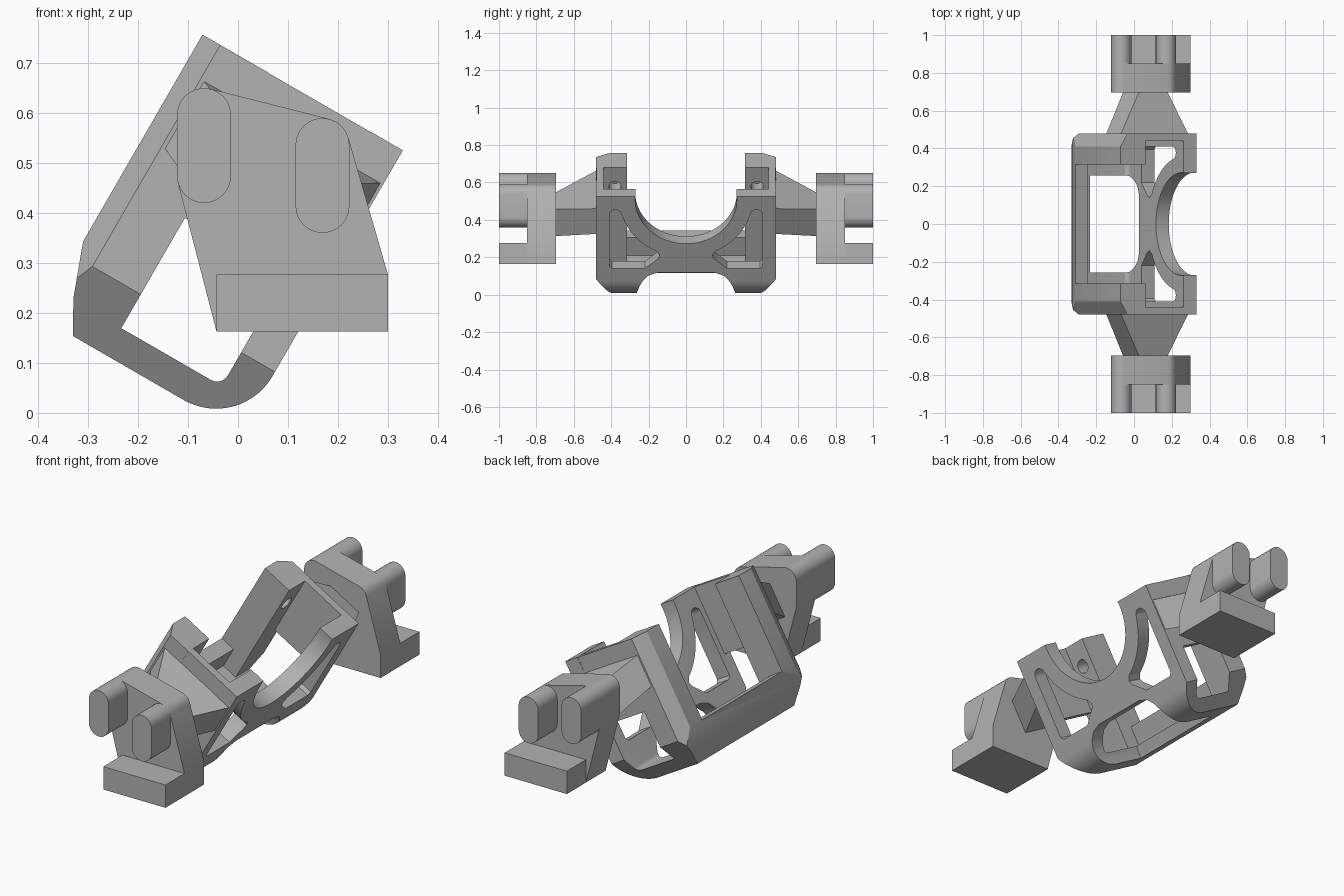
import bpy, bmesh
from math import sin, cos, radians
from mathutils import Matrix, Vector

if "Cube" in bpy.data.objects:
    bpy.data.objects.remove(bpy.data.objects["Cube"])

grey = bpy.data.materials.new("plain grey")
grey.use_nodes = True
COLOUR = (0.45, 0.45, 0.45, 1)
grey.diffuse_color = COLOUR
grey.node_tree.nodes["Principled BSDF"].inputs["Base Color"].default_value = COLOUR

TILT = Matrix.Rotation(radians(30), 4, 'Y')
LEVEL = Matrix.Identity(4)


def finish(name, bm, frame):
    bmesh.ops.recalc_face_normals(bm, faces=bm.faces)
    bm.transform(frame)
    mesh = bpy.data.meshes.new(name)
    bm.to_mesh(mesh)
    bm.free()
    ob = bpy.data.objects.new(name, mesh)
    bpy.context.collection.objects.link(ob)
    mesh.materials.append(grey)
    return ob


def prism(name, points, axis, start, end, frame=TILT):
    """Extrude a 2D outline along one axis."""
    place = {'x': lambda p, q, d: (d, p, q),
             'y': lambda p, q, d: (p, d, q),
             'z': lambda p, q, d: (p, q, d)}[axis]
    bm = bmesh.new()
    low, high = [[bm.verts.new(place(p, q, d)) for p, q in points] for d in (start, end)]
    bm.faces.new(low)
    bm.faces.new(high)
    for i in range(len(points)):
        j = (i + 1) % len(points)
        bm.faces.new((low[i], low[j], high[j], high[i]))
    return finish(name, bm, frame)


def hull(name, points, frame=LEVEL):
    bm = bmesh.new()
    verts = [bm.verts.new(p) for p in points]
    bmesh.ops.convex_hull(bm, input=verts)
    bmesh.ops.dissolve_limit(bm, angle_limit=0.01, verts=bm.verts, edges=bm.edges)
    return finish(name, bm, frame)


def box(name, x, y, z, frame=TILT):
    return prism(name, [(x[0], z[0]), (x[1], z[0]), (x[1], z[1]), (x[0], z[1])],
                 'y', y[0], y[1], frame)


def arc(cx, cy, r, a, b, n):
    return [(cx + r * cos(radians(a + (b - a) * i / n)),
             cy + r * sin(radians(a + (b - a) * i / n))) for i in range(n + 1)]


def cut(target, cutter):
    cutter.hide_render = True
    mod = target.modifiers.new("cut", 'BOOLEAN')
    mod.operation, mod.solver, mod.object = 'DIFFERENCE', 'EXACT', cutter
    bpy.context.view_layer.objects.active = target
    bpy.ops.object.modifier_apply(modifier=mod.name)
    bpy.data.objects.remove(cutter)


def smooth(ob):
    bpy.ops.object.select_all(action='DESELECT')
    ob.select_set(True)
    bpy.context.view_layer.objects.active = ob
    bpy.ops.object.shade_smooth_by_angle(angle=radians(25))


# U-shaped tilted frame: back wall, floor and rounded front plate
TOP = 0.62
profile = [(-0.44, TOP), (-0.44, 0.142), (-0.40, 0.034), (-0.363, -0.032)]
profile += arc(-0.107, 0.098, 0.13, -90, 0, 14) + [(0.023, TOP), (-0.055, TOP)]
profile += arc(-0.08, 0.055, 0.025, 0, -90, 5) + [(-0.287, 0.03), (-0.287, TOP)]
frame = prism("frame", profile, 'y', -0.48, 0.48)

# Space between the back arms, and thinning of the low rear bar
cut(frame, box("arm_gap", (-0.6, -0.2), (-0.315, 0.315), (0.142, 1)))
cut(frame, box("bar_gap", (-0.365, -0.2), (-0.315, 0.315), (0.03, 0.5)))

# Floor window that sweeps up into the front plate
side = [(0.265, -0.1), (0.262, 0.01), (0.25, 0.06), (0.23, 0.1), (0.2, 0.132), (0.15, 0.15)]
cut(frame, prism("floor_window", side + [(-y, z) for y, z in reversed(side)], 'x', -0.286, 0.2))

# Large round cradle opening in the front plate
cut(frame, prism("cradle", arc(0, 0.60, 0.272, 0, 354, 59), 'x', -0.15, 0.15))

for s in (-1, 1):
    # Curved slot beside the cradle
    slot = [(0.22, 0.175), (0.395, 0.175), (0.41, 0.19)]
    slot += arc(0.377, 0.505, 0.033, 0, 180, 10)
    slot += arc(0, 0.60, 0.355, -18, -64, 12) + [(0.14, 0.255), (0.15, 0.235)]
    cut(frame, prism("slot", [(s * y, z) for y, z in slot], 'x', -0.15, 0.15))
    # Sloped lower flanks and rear corners
    flank = [(0.49, 0.122), (0.36, -0.06), (0.6, -0.06), (0.6, 0.122)]
    cut(frame, prism("flank", [(s * y, z) for y, z in flank], 'x', -0.6, 0.2))
    corner = [(-0.387, 0.5), (-0.452, 0.39), (-0.6, 0.39), (-0.6, 0.5)]
    cut(frame, prism("corner", [(x, s * y) for x, y in corner], 'z', -0.2, 0.8))
    # Blind screw hole in the back arm
    cut(frame, prism("screw_hole", arc(s * 0.38, 0.5, 0.033, 0, 345, 23), 'x', -0.38, -0.2))
smooth(frame)

# Outlines of the end fittings
R = 0.054
pins = []
for x, low, high in ((-0.068, 0.42, 0.65), (0.169, 0.36, 0.59)):
    pins.append(arc(x, high - R, R, 0, 180, 12) + arc(x, low + R, R, 180, 360, 12))
foot = [(-0.043, 0.163), (0.30, 0.163), (0.30, 0.277), (-0.043, 0.277)]

for s, label in ((-1, "right"), (1, "left")):
    # Side wall joining the back arm to the front plate
    box(label + "_side_wall", (-0.30, -0.045), sorted((s * 0.44, s * 0.479)), (0.285, 0.6195))

    # Tapered strut
    base = [(x, s * 0.47, z) for x in (-0.397, 0.021) for z in (0.388, 0.543)]
    tip = [(x, s * 0.71, z) for x in (-0.243, -0.08) for z in (0.315, 0.483)]
    hull(label + "_strut", base + tip, TILT)

    # End plate, two rounded pins and the foot block
    outline = pins[0] + pins[1] + foot
    smooth(hull(label + "_end_plate",
                [(x, s * d, z) for x, z in outline for d in (0.695, 0.85)]))
    for i, pin in enumerate(pins):
        smooth(hull("%s_pin_%d" % (label, i + 1),
                    [(x, s * d, z) for x, z in pin for d in (0.84, 1.0)]))
    hull(label + "_foot", [(x, s * d, z) for x, z in foot for d in (0.695, 1.0)])
